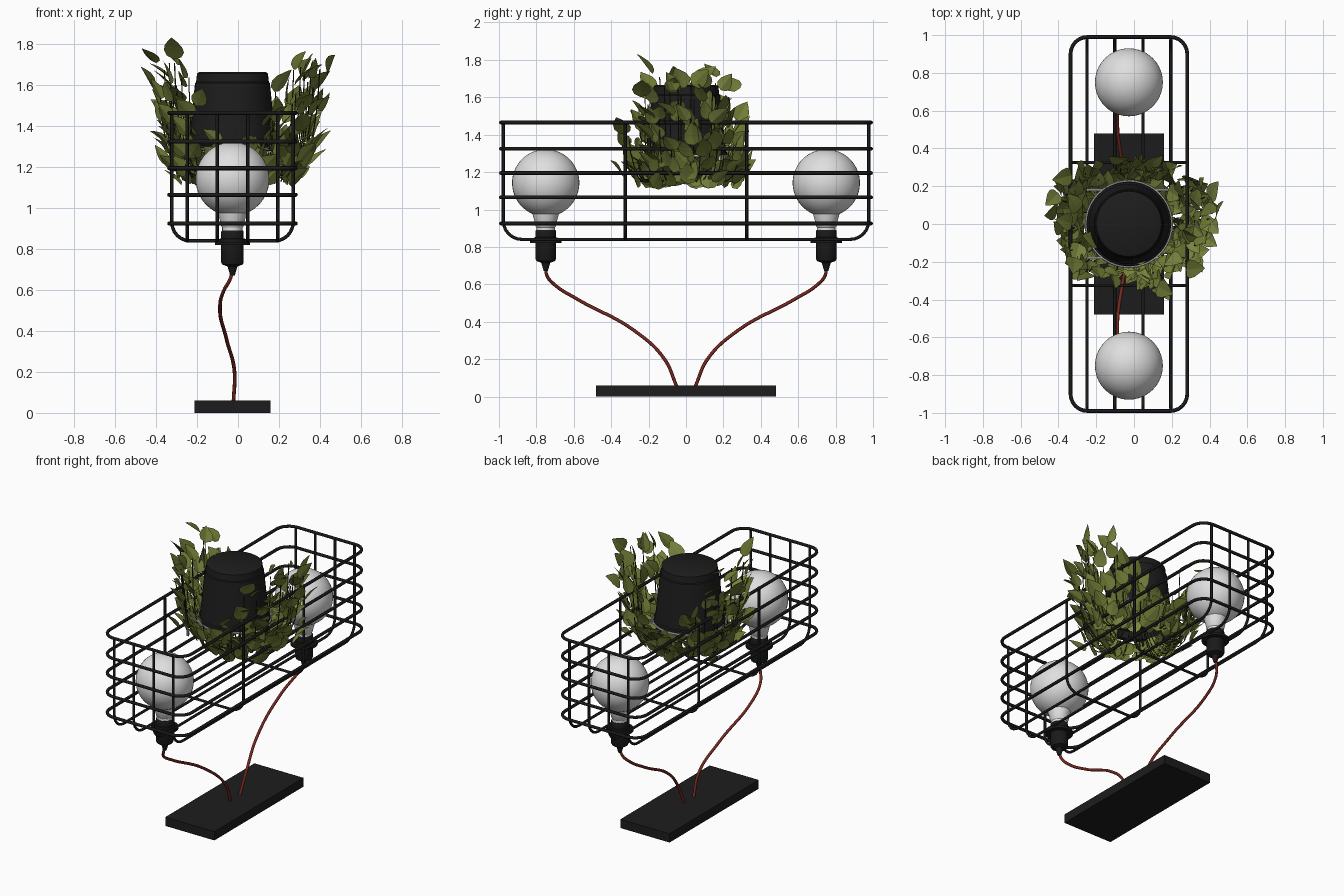
import bpy, bmesh, math, random
from mathutils import Vector, Matrix

if "Cube" in bpy.data.objects:
    bpy.data.objects.remove(bpy.data.objects["Cube"])

random.seed(7)
CX = -0.027  # lamp axis in x


def material(name, rgb):
    m = bpy.data.materials.new(name)
    m.diffuse_color = (*rgb, 1)
    m.use_nodes = True
    m.node_tree.nodes["Principled BSDF"].inputs["Base Color"].default_value = m.diffuse_color
    return m


BLACK = material("black_metal", (0.01, 0.01, 0.01))
CHARCOAL = material("charcoal", (0.012, 0.012, 0.012))
GLASS = material("milk_glass", (0.74, 0.74, 0.74))
RED = material("red_cord", (0.19, 0.021, 0.014))
STEEL = material("pale_steel", (0.55, 0.55, 0.55))
STEM = material("dark_stem", (0.03, 0.03, 0.012))
GREENS = [material("olive_green", (0.16, 0.2, 0.036)),
          material("light_olive", (0.2, 0.24, 0.05)),
          material("deep_olive", (0.125, 0.155, 0.028))]


def add_mesh(name, bm, mats, smooth=None):
    me = bpy.data.meshes.new(name)
    bm.to_mesh(me)
    bm.free()
    for m in mats:
        me.materials.append(m)
    ob = bpy.data.objects.new(name, me)
    bpy.context.collection.objects.link(ob)
    if smooth:
        bpy.ops.object.select_all(action='DESELECT')
        ob.select_set(True)
        bpy.context.view_layer.objects.active = ob
        bpy.ops.object.shade_smooth_by_angle(angle=math.radians(smooth))
    return ob


def lathe(name, profile, mat, x, y, n=40):
    bm = bmesh.new()
    vs = [bm.verts.new((r, 0, z)) for r, z in profile]
    es = [bm.edges.new(p) for p in zip(vs, vs[1:])]
    bmesh.ops.spin(bm, geom=vs + es, cent=(0, 0, 0), axis=(0, 0, 1),
                   angle=math.tau, steps=n, use_duplicate=False)
    bmesh.ops.remove_doubles(bm, verts=bm.verts, dist=1e-5)
    bmesh.ops.recalc_face_normals(bm, faces=bm.faces)
    bmesh.ops.translate(bm, verts=bm.verts, vec=(x, y, 0))
    return add_mesh(name, bm, [mat], 35)


def tubes(name, paths, radius, mat, closed=False, smooth_path=False, res=2):
    cu = bpy.data.curves.new(name, 'CURVE')
    cu.dimensions = '3D'
    cu.bevel_depth, cu.bevel_resolution, cu.use_fill_caps = radius, res, True
    for pts in paths:
        if smooth_path:
            s = cu.splines.new('BEZIER')
            s.bezier_points.add(len(pts) - 1)
            s.resolution_u = 10
            for b, p in zip(s.bezier_points, pts):
                b.co = p
                b.handle_left_type = b.handle_right_type = 'AUTO'
        else:
            s = cu.splines.new('POLY')
            s.points.add(len(pts) - 1)
            for b, p in zip(s.points, pts):
                b.co = (*p, 1)
            s.use_cyclic_u = closed
    cu.materials.append(mat)
    ob = bpy.data.objects.new(name, cu)
    bpy.context.collection.objects.link(ob)
    bpy.ops.object.select_all(action='DESELECT')
    ob.select_set(True)
    bpy.context.view_layer.objects.active = ob
    bpy.ops.object.convert(target='MESH')
    bpy.ops.object.shade_smooth_by_angle(angle=math.radians(60))


def fillet(corners, r, closed, n=6):
    pts = [Vector(c) for c in corners]
    out = []
    for i, p in enumerate(pts):
        if not closed and i in (0, len(pts) - 1):
            out.append(p)
            continue
        a = p + (pts[i - 1] - p).normalized() * r
        b = p + (pts[(i + 1) % len(pts)] - p).normalized() * r
        c = a + b - p
        for k in range(n + 1):
            t = k / n * math.pi / 2
            out.append(c + (a - c) * math.cos(t) + (b - c) * math.sin(t))
    return out


# base plate
bm = bmesh.new()
bmesh.ops.create_cube(bm, size=1, matrix=Matrix.Translation((CX, 0, 0.03))
                      @ Matrix.Diagonal((0.37, 0.96, 0.06, 1)))
add_mesh("base_plate", bm, [CHARCOAL])

# wire cage: horizontal rings, lengthwise U wires, crosswise U wires
hx, hy, top, bot = 0.309, 0.99, 1.465, 0.84
tubes("cage_rings", [fillet([(CX - hx, -hy, z), (CX + hx, -hy, z), (CX + hx, hy, z),
      (CX - hx, hy, z)], 0.09, True) for z in (top, 1.325, 1.195, 1.065, 0.925)],
      0.01, BLACK, closed=True)
ix, iy = hx - 0.013, hy - 0.013
tubes("cage_long_wires", [fillet([(CX + dx, -iy, top), (CX + dx, -iy, bot),
      (CX + dx, iy, bot), (CX + dx, iy, top)], 0.1, False)
      for dx in (-0.222, -0.075, 0.075, 0.222)], 0.0085, BLACK)
tubes("cage_cross_wires", [fillet([(CX - ix, y, top), (CX - ix, y, bot),
      (CX + ix, y, bot), (CX + ix, y, top)], 0.09, False)
      for y in (-0.325, 0.325)], 0.0085, BLACK)

# bulbs, sockets and cords, mirrored front to back
globe = [(0.18 * math.sin(a), 1.142 - 0.18 * math.cos(a))
         for a in [math.radians(23 + 157 * k / 24) for k in range(25)]]
globe[-1] = (0, 1.322)
bulb = [(0, 0.88), (0.05, 0.88), (0.05, 0.905), (0.054, 0.91), (0.062, 0.945), (0.068, 0.965)] + globe
socket = [(0, 0.89), (0.052, 0.89), (0.055, 0.885), (0.055, 0.852), (0.062, 0.85),
          (0.062, 0.835), (0.085, 0.835), (0.085, 0.82), (0.055, 0.82), (0.055, 0.735),
          (0.05, 0.725), (0.024, 0.715), (0.018, 0.695), (0.011, 0.67), (0, 0.67)]
cord = [(CX, 0.75, 0.69), (-0.04, 0.745, 0.65), (-0.068, 0.705, 0.6), (-0.088, 0.58, 0.52),
        (-0.055, 0.28, 0.355), (-0.017, 0.115, 0.2), (-0.022, 0.05, 0.055)]
for side, s in (("front", -1), ("back", 1)):
    lathe(side + "_bulb", bulb, GLASS, CX, s * 0.75)
    lathe(side + "_socket", socket, BLACK, CX, s * 0.75)
    tubes(side + "_cord", [[(x, s * y, z) for x, y, z in cord]], 0.009, RED, smooth_path=True)

# upside-down pot with its holding ring and hooks
lathe("pot", [(0, 1.665), (0.162, 1.665), (0.173, 1.658), (0.178, 1.615), (0.183, 1.61),
      (0.213, 1.31), (0.222, 1.305), (0.224, 1.28), (0.2, 1.28), (0.195, 1.33), (0, 1.33)],
      CHARCOAL, CX, 0)
tubes("pot_ring", [[(CX + 0.228 * math.cos(a), 0.228 * math.sin(a), 1.287)
      for a in [k * math.tau / 40 for k in range(40)]]], 0.006, STEEL, closed=True, res=1)
tubes("pot_hooks", [[(CX + s * 0.135, y, 1.287), (CX + s * 0.22, y, 1.3), (CX + s * 0.228, y, 1.29),
      (CX + s * 0.228, y, 1.17)] for s in (-1, 1) for y in (-0.18, 0.18)], 0.005, STEEL, res=1)

# vines that leave the pot downwards and curl up around it
vines = []
angles = [c + (k - 8.5) * 0.115 + random.uniform(-0.08, 0.08)
          for c in (0, math.pi) for k in range(18)]
angles += [c + random.uniform(-0.55, 0.55) for c in (math.pi / 2, -math.pi / 2) for _ in range(6)]
for a in angles:
    c, s = math.cos(a), math.sin(a)
    side = min(1, 1.3 * abs(c)) ** 1.5
    tip_z = 1.22 + 0.5 * side * random.uniform(0.5, 1.0)
    spread = random.uniform(0.74, 1.03)
    ctrl = [(0.1, 1.30), (0.24, 1.10 - 0.06 * side), (0.38 * spread, 1.12), (0.40 * spread, tip_z)]
    pts = []
    for k in range(9):
        t = k / 8
        w = [(1 - t) ** 3, 3 * t * (1 - t) ** 2, 3 * t * t * (1 - t), t ** 3]
        r = sum(q * p[0] for q, p in zip(w, ctrl))
        z = sum(q * p[1] for q, p in zip(w, ctrl))
        pts.append(Vector((r * c - 0.005, r * s * 0.84 + 0.01, z)))
    vines.append(pts)
tubes("vine_stems", vines, 0.003, STEM, res=0)

# folded pointed leaves, tips up and outwards
OUTLINE = [(0, 0), (0.1, 0.27), (0.3, 0.37), (0.55, 0.32), (0.8, 0.16), (1, 0)]
bm = bmesh.new()


def add_leaf(base, direction, normal, length, shade):
    d = direction.normalized()
    w = d.cross(normal).normalized()
    n = w.cross(d)
    mid, left, right = [], [], []
    for u, h in OUTLINE:
        p = base + d * (u * length) + n * (0.12 * length * u * u)
        mid.append(bm.verts.new(p))
        if h:
            for row, sg in ((left, -1), (right, 1)):
                row.append(bm.verts.new(p + w * (sg * h * length) - n * (0.2 * h * length)))
        else:
            left.append(mid[-1])
            right.append(mid[-1])
    for i in range(len(mid) - 1):
        for quad in ((mid[i], mid[i + 1], right[i + 1], right[i]),
                     (mid[i], left[i], left[i + 1], mid[i + 1])):
            f = bm.faces.new(list(dict.fromkeys(quad)))
            f.material_index = shade


def jitter(amount):
    return Vector([random.uniform(-amount, amount) for _ in range(3)])


for pts in vines:
    for k in range(2, 9):
        p = pts[k] + jitter(0.045)
        out = Vector((p.x, p.y, 0)).normalized()
        tangent = Vector((-out.y, out.x, 0))
        heading = out * random.uniform(0.0, 0.7) + Vector((0, 0, 0.75)) \
            + tangent * random.uniform(-0.8, 0.8)
        facing = out + Vector((0, 0, -0.6)) + jitter(0.75)
        add_leaf(p, heading, facing, random.uniform(0.105, 0.14),
                 random.choice((0, 0, 1, 2)))
add_mesh("leaves", bm, GREENS)
